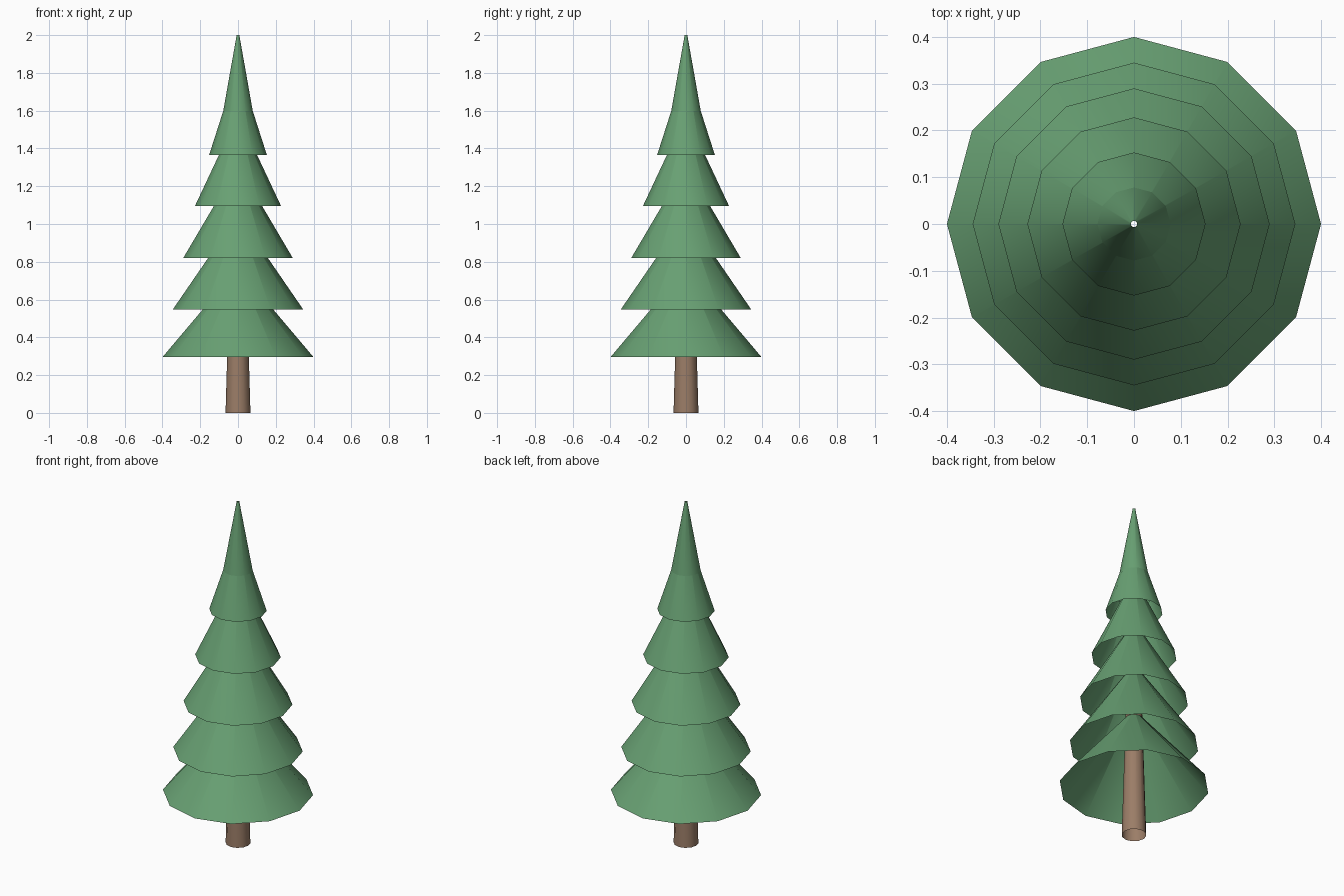
import bpy
import math

if "Cube" in bpy.data.objects:
    bpy.data.objects.remove(bpy.data.objects["Cube"])


def material(name, color):
    m = bpy.data.materials.new(name)
    m.diffuse_color = (*color, 1)
    m.use_nodes = True
    m.node_tree.nodes["Principled BSDF"].inputs["Base Color"].default_value = m.diffuse_color
    return m


def open_tube(name, rings, mat, sides=12):
    """Lathe (radius, z) rings into an open-ended, smooth-shaded tube."""
    verts = [(r * math.cos(2 * math.pi * i / sides), r * math.sin(2 * math.pi * i / sides), z)
             for r, z in rings for i in range(sides)]
    faces = []
    for k in range(len(rings) - 1):
        for i in range(sides):
            j = (i + 1) % sides
            a, b = k * sides, (k + 1) * sides
            faces.append((a + i, a + j, b + j, b + i))
    mesh = bpy.data.meshes.new(name)
    mesh.from_pydata(verts, [], faces)
    mesh.materials.append(mat)
    for p in mesh.polygons:
        p.use_smooth = True
    obj = bpy.data.objects.new(name, mesh)
    bpy.context.collection.objects.link(obj)
    return obj


green = material("needle green", (0.138, 0.352, 0.171))
brown = material("bark brown", (0.328, 0.205, 0.136))

TIP = 0.007  # small opening at the top of every cone

# Hollow tapered trunk running up inside the foliage
open_tube("trunk", [(0.066, 0), (0.011, 1.9)], brown)

# Foliage skirts: rim radius, rim height, height where the slope ends
tiers = [(0.40, 0.295, 0.77), (0.345, 0.548, 1.05), (0.29, 0.82, 1.31),
         (0.228, 1.095, 1.576), (0.153, 1.365, 1.83)]
for n, (r, z0, z1) in enumerate(tiers, 1):
    open_tube(f"foliage_tier_{n}", [(r, z0), (TIP, z1 - 0.01)], green)

# Steeper spire rising out of the top tier
open_tube("foliage_spire", [(0.102, 1.465), (0.08, 1.588), (TIP, 2.0)], green)
